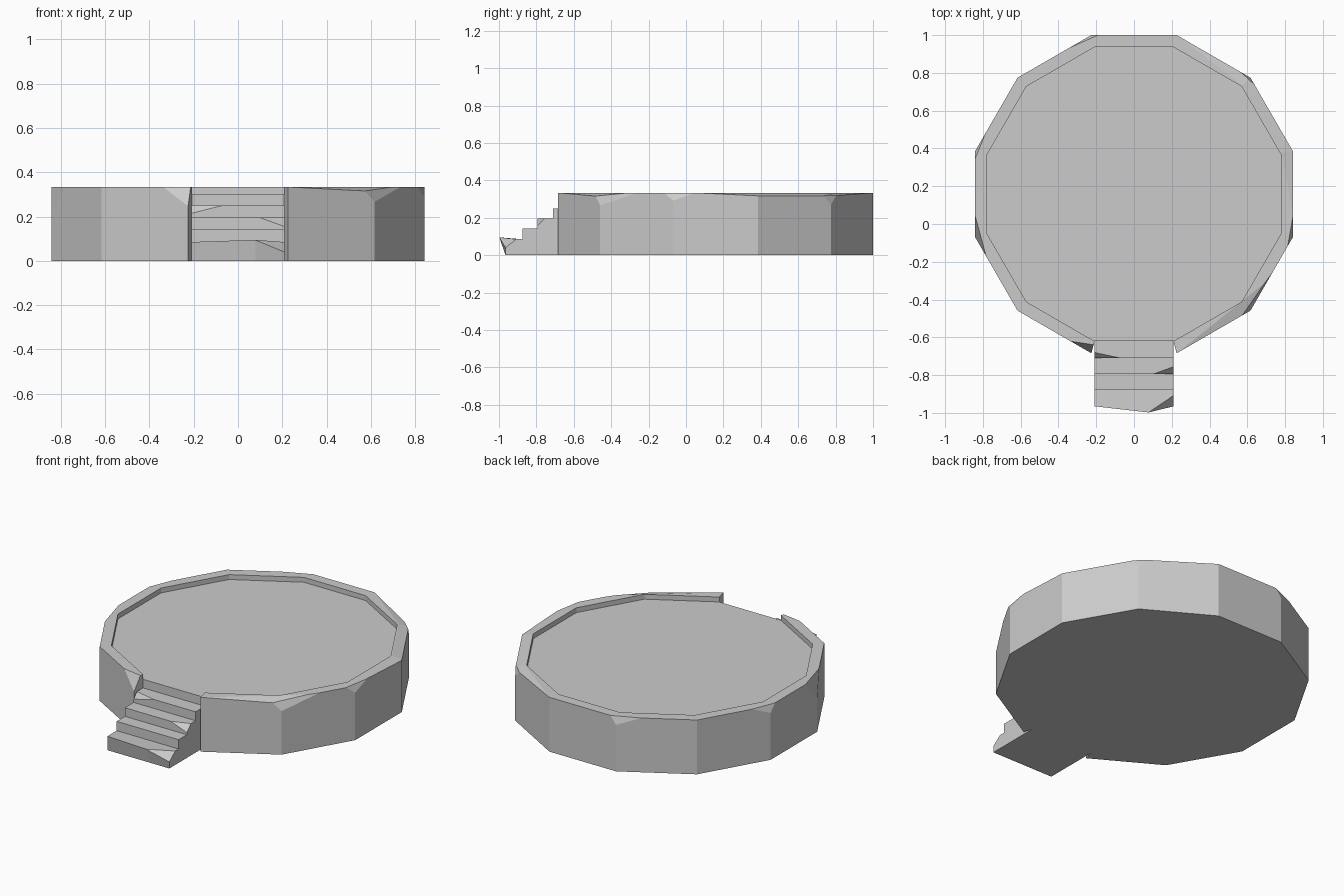
import bpy, bmesh, math
from mathutils import Vector

cube = bpy.data.objects.get("Cube")
if cube:
    bpy.data.objects.remove(cube, do_unlink=True)

stone = bpy.data.materials.new("grey_stone")
stone.use_nodes = True
GREY = (0.6, 0.6, 0.6, 1)
stone.diffuse_color = GREY
stone.node_tree.nodes["Principled BSDF"].inputs["Base Color"].default_value = GREY


def chip(bm, points, centre):
    """Slice off whatever lies beyond the plane through three points."""
    a, b, c = map(Vector, points)
    normal = (b - a).cross(c - a).normalized()
    if normal.dot(Vector(centre) - a) > 0:
        normal.negate()
    cut = bmesh.ops.bisect_plane(bm, geom=bm.verts[:] + bm.edges[:] + bm.faces[:],
                                 dist=1e-5, plane_co=a, plane_no=normal, clear_outer=True)
    edges = [e for e in cut["geom_cut"] if isinstance(e, bmesh.types.BMEdge) and e.is_boundary]
    bmesh.ops.edgenet_fill(bm, edges=edges)


def finish(bm, name):
    bmesh.ops.recalc_face_normals(bm, faces=bm.faces[:])
    mesh = bpy.data.meshes.new(name)
    bm.to_mesh(mesh)
    bm.free()
    mesh.materials.append(stone)
    bpy.context.collection.objects.link(bpy.data.objects.new(name, mesh))


# Twelve-sided platform with a raised rim, open at the front
CY, RIM, FLOOR = 0.158, 0.333, 0.303
OUTER, INNER = 0.872, 0.806
bm = bmesh.new()


def ring(radius, z):
    angles = [math.radians(-75 + 30 * i) for i in range(12)]
    return [bm.verts.new((radius * math.cos(t), CY + radius * math.sin(t), z)) for t in angles]


base, top = ring(OUTER, 0), ring(OUTER, RIM)
lip, floor = ring(INNER, RIM), ring(INNER, FLOOR)
foot = {i: bm.verts.new((floor[i].co.x, floor[i].co.y, 0)) for i in (0, 11)}
for low, high in ((base, top), (top, lip), (lip, floor)):
    for i in range(11):
        bm.faces.new((low[i], low[i + 1], high[i + 1], high[i]))
bm.faces.new(floor)
bm.faces.new(base + [foot[11], foot[0]])
bm.faces.new((foot[0], foot[11], floor[11], floor[0]))
for i in (0, 11):
    bm.faces.new((base[i], foot[i], floor[i], lip[i], top[i]))
bmesh.ops.recalc_face_normals(bm, faces=bm.faces[:])

# Worn slopes and broken corners on the rim
rim_chips = [
    ((0.23, -0.683, 0.333), (0.57, -0.485, 0.316), (0.57, -0.41, 0.333)),
    ((0.843, 0.05, 0.333), (0.843, 0.38, 0.317), (0.78, 0.38, 0.333)),
    ((0.843, 0.384, 0.317), (0.617, 0.775, 0.317), (0.575, 0.735, 0.333)),
    ((0.617, 0.775, 0.317), (0.226, 1.0, 0.333), (0.575, 0.735, 0.333)),
    ((0.57, -0.486, 0.318), (0.72, -0.28, 0.325), (0.617, -0.459, 0.265)),
    ((0.815, -0.11, 0.333), (0.843, 0.05, 0.333), (0.843, -0.068, 0.29)),
    ((0.57, 0.80, 0.32), (0.64, 0.735, 0.32), (0.617, 0.775, 0.265)),
    ((-0.37, 0.92, 0.333), (-0.19, 1.0, 0.333), (-0.226, 1.0, 0.285)),
    ((-0.843, 0.34, 0.333), (-0.77, 0.52, 0.333), (-0.843, 0.384, 0.285)),
    ((-0.843, 0.05, 0.333), (-0.785, -0.17, 0.325), (-0.843, -0.068, 0.2)),
    ((-0.34, -0.62, 0.333), (-0.21, -0.64, 0.333), (-0.225, -0.685, 0.245)),
]
for points in rim_chips:
    chip(bm, points, (0, CY, 0))
finish(bm, "platform")

# Stair blocks: name, front y, back y, height, chipped corner
steps = [
    ("top_step", -0.71, -0.62, 0.25,
     ((-0.21, -0.68, 0.25), (-0.07, -0.71, 0.25), (-0.21, -0.71, 0.215))),
    ("upper_step", -0.795, -0.71, 0.195,
     ((0.1, -0.795, 0.195), (0.21, -0.755, 0.195), (0.21, -0.795, 0.155))),
    ("lower_step", -0.875, -0.795, 0.142, None),
    ("bottom_step", -0.965, -0.875, 0.085,
     ((0.08, -0.995, 0.095), (0.21, -0.905, 0.087), (0.21, -0.965, 0.04))),
]
for name, front, back, height, corner in steps:
    bm = bmesh.new()
    # The bottom step has a bulging front edge
    bulge = name == "bottom_step"
    outline = [(-0.21, front), (0.08, front), (0.21, front), (0.21, back), (-0.21, back)]
    low = [bm.verts.new((x, y, 0)) for x, y in outline]
    high = [bm.verts.new((x, y, height)) for x, y in outline]
    if bulge:
        high[1].co += Vector((0, -0.033, 0.01))
    bm.faces.new(low)
    bm.faces.new(high)
    for i in range(5):
        j = (i + 1) % 5
        bm.faces.new((low[i], low[j], high[j], high[i]))
    bmesh.ops.recalc_face_normals(bm, faces=bm.faces[:])
    if corner:
        chip(bm, corner, (0, back, 0))
    finish(bm, name)
